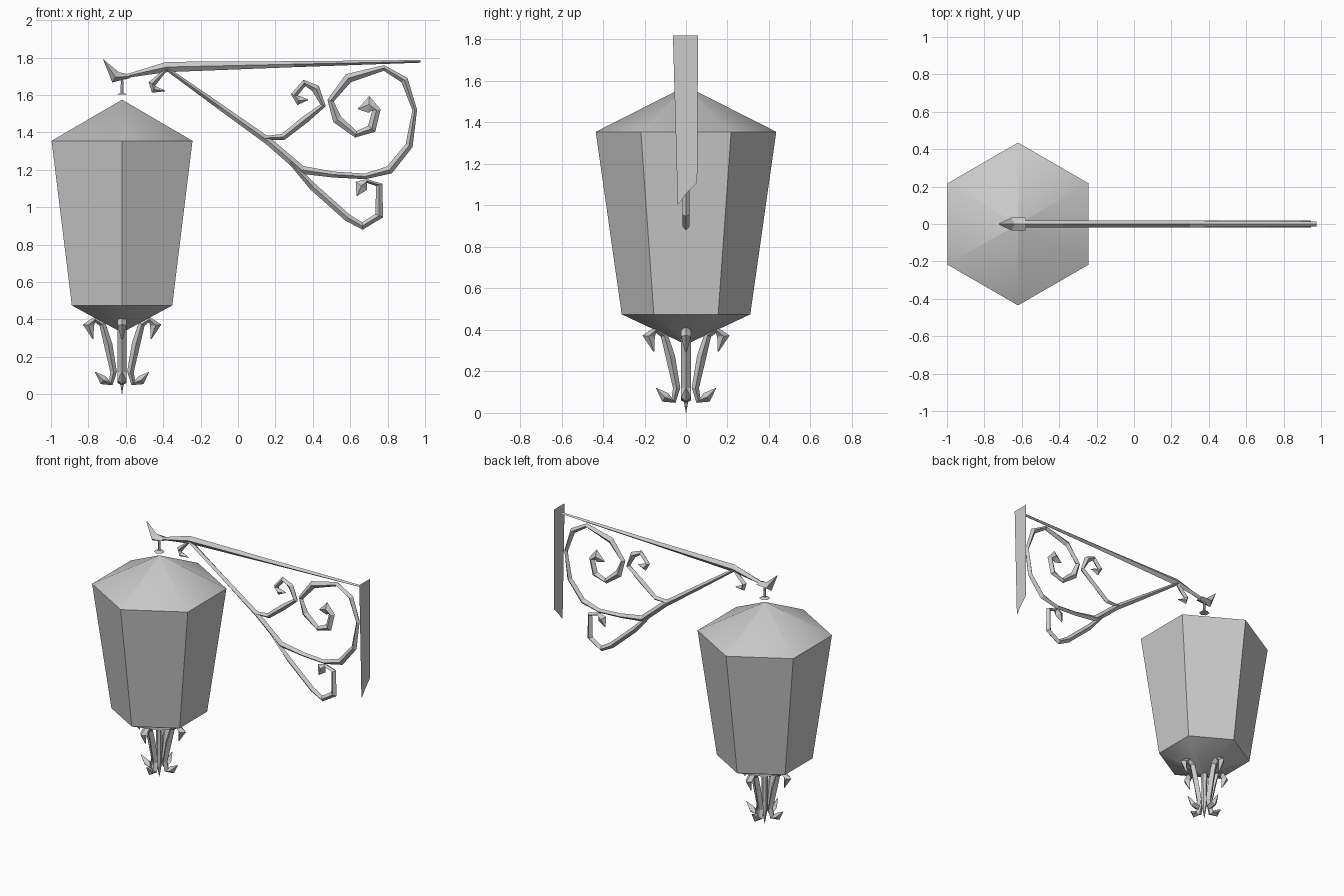
import bpy, bmesh, math
from mathutils import Vector, Matrix

LX = -0.62  # lantern axis


def finish(name, bm, smooth=None):
    bmesh.ops.remove_doubles(bm, verts=bm.verts, dist=1e-5)
    bmesh.ops.recalc_face_normals(bm, faces=bm.faces)
    me = bpy.data.meshes.new(name)
    bm.to_mesh(me)
    bm.free()
    ob = bpy.data.objects.new(name, me)
    bpy.context.collection.objects.link(ob)
    if smooth:
        bpy.ops.object.select_all(action='DESELECT')
        ob.select_set(True)
        bpy.context.view_layer.objects.active = ob
        bpy.ops.object.shade_smooth_by_angle(angle=math.radians(smooth))
    return ob


def skin(bm, rings):
    vs = [[bm.verts.new(p) for p in r] for r in rings]
    n = len(vs[0])
    for a, b in zip(vs, vs[1:]):
        for i in range(n):
            j = (i + 1) % n
            bm.faces.new((a[i], a[j], b[j], b[i]))
    bm.faces.new(vs[0])
    bm.faces.new(vs[-1])


def lathe(name, profile, sides, smooth=None):
    """Rings of (radius, z) around the lantern axis, one corner facing -y."""
    bm = bmesh.new()
    skin(bm, [[(LX + r * math.sin(2 * math.pi * i / sides),
                -r * math.cos(2 * math.pi * i / sides), z)
               for i in range(sides)] for r, z in profile])
    return finish(name, bm, smooth)


def scroll(name, pts, depth=0.018, mat=Matrix()):
    """Diamond-section wrought bar along (x, z, width) points."""
    bm = bmesh.new()
    rings = []
    for i, (x, z, w) in enumerate(pts):
        p = Vector((x, 0, z))
        a, b = pts[max(i - 1, 0)], pts[min(i + 1, len(pts) - 1)]
        t = Vector((b[0] - a[0], 0, b[1] - a[1])).normalized()
        n = Vector((-t.z, 0, t.x)) * w / 2
        y = Vector((0, depth * min(1, w / 0.02), 0))
        rings.append([mat @ q for q in (p + n, p + y, p - n, p - y)])
    skin(bm, rings)
    return finish(name, bm)


# lantern: hexagonal body, pitched roof and underside
lathe("lantern_body", [(0.0005, 1.575), (0.435, 1.355), (0.31, 0.475),
                       (0.0005, 0.33)], 6, 35)
# hanger and bottom spike
lathe("hanger_disc", [(0.035, 1.602), (0.01, 1.612)], 6)
lathe("hanger_stem", [(0.009, 1.61), (0.007, 1.70)], 6)
lathe("bottom_spike", [(0.022, 0.36), (0.018, 0.1), (0.001, 0.0)], 6)

# top arm with leaf finial
scroll("top_arm", [(0.975, 1.78, 0.014), (0.3, 1.765, 0.032),
                   (-0.38, 1.75, 0.055), (-0.58, 1.705, 0.022),
                   (-0.64, 1.69, 0.02)])
scroll("arm_finial", [(-0.58, 1.70, 0.02), (-0.655, 1.695, 0.065),
                      (-0.72, 1.79, 0.002)], 0.035)

# diagonal brace running into the large spiral
scroll("brace_spiral", [
    (-0.38, 1.74, 0.02), (-0.1, 1.54, 0.032), (0.16, 1.355, 0.04),
    (0.34, 1.20, 0.045), (0.51, 1.175, 0.032), (0.68, 1.165, 0.03),
    (0.81, 1.20, 0.045), (0.915, 1.33, 0.04), (0.945, 1.52, 0.025),
    (0.89, 1.68, 0.04), (0.78, 1.745, 0.03), (0.59, 1.69, 0.05),
    (0.495, 1.57, 0.035), (0.53, 1.47, 0.05), (0.63, 1.39, 0.035),
    (0.715, 1.42, 0.05), (0.74, 1.52, 0.045), (0.70, 1.55, 0.09),
    (0.64, 1.525, 0.002)])
scroll("brace_tip_curl", [
    (-0.37, 1.75, 0.012), (-0.41, 1.71, 0.022), (-0.46, 1.66, 0.04),
    (-0.45, 1.63, 0.04), (-0.39, 1.622, 0.004)])
# lower scroll
scroll("lower_scroll", [
    (0.28, 1.24, 0.02), (0.40, 1.11, 0.04), (0.585, 0.945, 0.04),
    (0.665, 0.90, 0.04), (0.755, 0.955, 0.045), (0.755, 1.12, 0.035),
    (0.69, 1.14, 0.02), (0.66, 1.115, 0.075), (0.635, 1.06, 0.002)])
# inner scroll
scroll("inner_scroll", [
    (0.13, 1.37, 0.02), (0.24, 1.375, 0.035), (0.36, 1.47, 0.04),
    (0.455, 1.545, 0.03), (0.415, 1.635, 0.045), (0.355, 1.665, 0.035),
    (0.30, 1.60, 0.035), (0.325, 1.57, 0.05), (0.375, 1.575, 0.004)])

# wall plate: flat sheet with a broken lower edge
bm = bmesh.new()
bm.faces.new([bm.verts.new((1.0, y, z)) for y, z in (
    (-0.063, 1.82), (-0.04, 1.005), (-0.02, 1.025),
    (0.0, 1.055), (0.054, 1.11), (0.058, 1.82))])
finish("wall_plate", bm)

# four curled legs under the lantern
leg = [(0.155, 0.295, 0.004), (0.18, 0.37, 0.06), (0.145, 0.40, 0.03),
       (0.105, 0.375, 0.035), (0.075, 0.27, 0.045), (0.045, 0.12, 0.035),
       (0.06, 0.06, 0.03), (0.10, 0.075, 0.05), (0.145, 0.12, 0.002)]
for k in range(4):
    m = Matrix.Translation((LX, 0, 0)) @ Matrix.Rotation(k * math.pi / 2, 4, 'Z')
    scroll(f"bottom_leg_{k + 1}", leg, 0.024, m)
